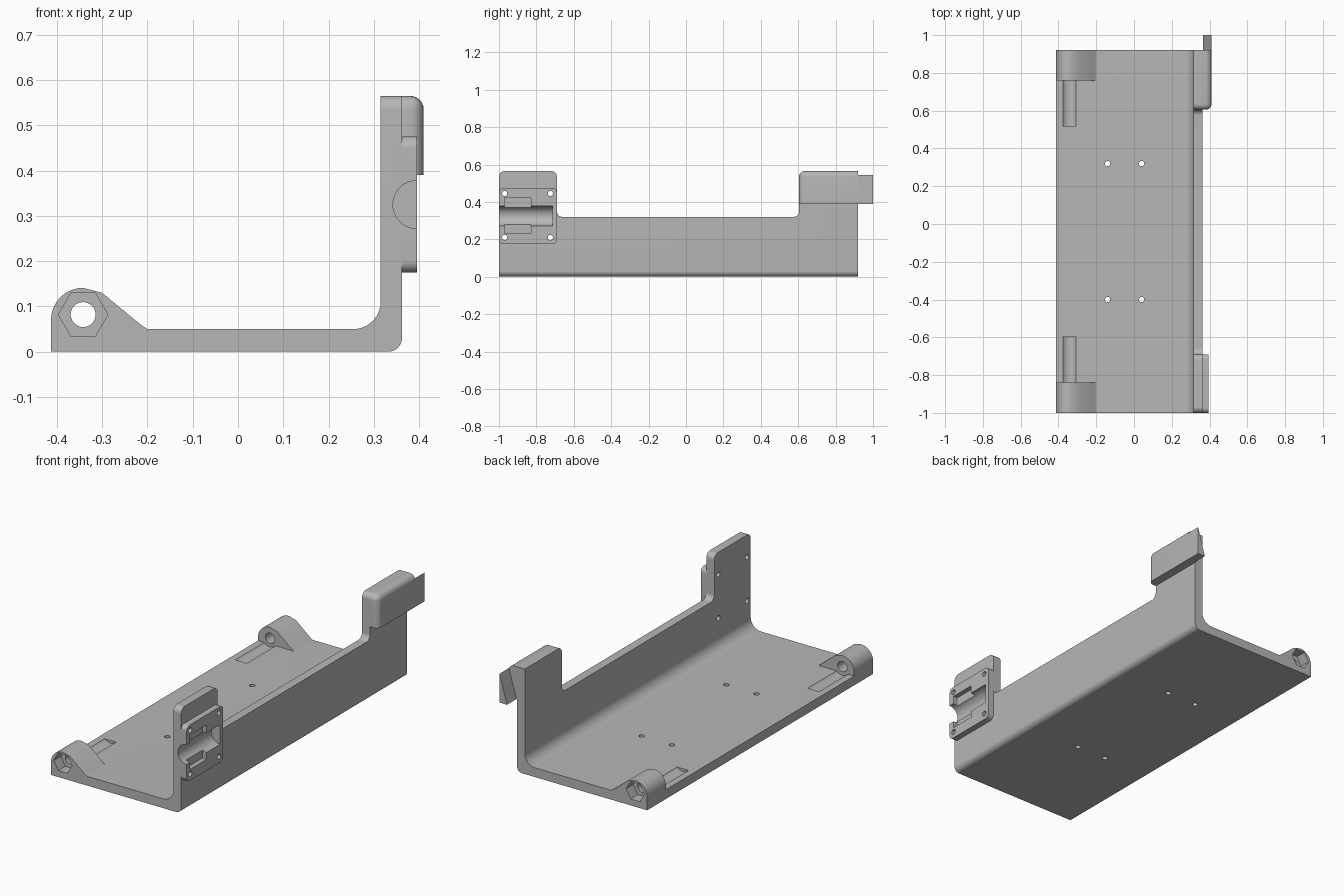
import bpy, bmesh
from math import cos, sin, pi
from mathutils import Vector

if "Cube" in bpy.data.objects:
    bpy.data.objects.remove(bpy.data.objects["Cube"], do_unlink=True)

grey = bpy.data.materials.new("plain grey")
grey.use_nodes = True
colour = (0.47, 0.47, 0.47, 1)
grey.diffuse_color = colour
grey.node_tree.nodes["Principled BSDF"].inputs["Base Color"].default_value = colour


def rounded(corners, steps=8):
    """Outline from (u, v, radius) corners; radius 0 stays sharp."""
    out = []
    for i, (u, v, r) in enumerate(corners):
        p = Vector((u, v))
        if r == 0:
            out.append(p)
            continue
        a = (Vector(corners[i - 1][:2]) - p).normalized()
        b = (Vector(corners[(i + 1) % len(corners)][:2]) - p).normalized()
        half = a.angle(b) / 2
        centre = p + (a + b).normalized() * r / sin(half)
        start = p + a * r / (sin(half) / cos(half)) - centre
        end = p + b * r / (sin(half) / cos(half)) - centre
        for k in range(steps + 1):
            d = start.lerp(end, k / steps).normalized()
            out.append(centre + d * r)
    return out


def box(u0, u1, v0, v1, r=0):
    return rounded([(u0, v0, r), (u1, v0, r), (u1, v1, r), (u0, v1, r)])


def circle(u, v, r, n=32):
    return [(u + r * cos(2 * pi * k / n), v + r * sin(2 * pi * k / n)) for k in range(n)]


def extrude(name, outline, axis, start, end):
    place = {"x": lambda u, v, t: (t, u, v),
             "y": lambda u, v, t: (u, t, v),
             "z": lambda u, v, t: (u, v, t)}[axis]
    bm = bmesh.new()
    face = bm.faces.new([bm.verts.new(place(u, v, start)) for u, v in outline])
    made = bmesh.ops.extrude_face_region(bm, geom=[face])["geom"]
    shift = Vector(place(0, 0, end - start))
    bmesh.ops.translate(bm, vec=shift, verts=[g for g in made if isinstance(g, bmesh.types.BMVert)])
    bmesh.ops.recalc_face_normals(bm, faces=bm.faces)
    mesh = bpy.data.meshes.new(name)
    bm.to_mesh(mesh)
    bm.free()
    mesh.materials.append(grey)
    obj = bpy.data.objects.new(name, mesh)
    bpy.context.collection.objects.link(obj)
    return obj


def activate(obj):
    bpy.ops.object.select_all(action="DESELECT")
    obj.select_set(True)
    bpy.context.view_layer.objects.active = obj


def combine(targets, tool, operation="DIFFERENCE"):
    for obj in targets:
        mod = obj.modifiers.new("cut", "BOOLEAN")
        mod.operation, mod.solver, mod.object = operation, "EXACT", tool
        activate(obj)
        bpy.ops.object.modifier_apply(modifier=mod.name)
    bpy.data.objects.remove(tool, do_unlink=True)


FRONT, BACK, TOP = -1.0, 0.92, 0.565
INNER, OUTER = 0.315, 0.362

# Angled tray: L section trimmed by the side outline of the wall
tray = extrude("tray", rounded([
    (-0.413, 0, 0), (OUTER, 0, 0.03), (OUTER, TOP, 0), (INNER, TOP, 0),
    (INNER, 0.05, 0.06), (-0.413, 0.05, 0)]), "y", FRONT, BACK)
side = extrude("side_outline", rounded([
    (FRONT, -0.1, 0), (BACK, -0.1, 0), (BACK, TOP, 0), (0.605, TOP, 0.03),
    (0.605, 0.32, 0.03), (-0.69, 0.32, 0.03), (-0.69, TOP, 0.03), (FRONT, TOP, 0.03)]),
    "x", -0.6, 0.6)
combine([tray], side, "INTERSECT")

# Hinge lugs at both ends, with bolt hole, nut recess and floor groove
AX, AZ = -0.342, 0.082
lug_outline = [(-0.413, 0.05)]
lug_outline += [(AX - 0.071 * cos(a), 0.07 + 0.071 * sin(a)) for a in [k * pi / 20 for k in range(11)]]
lug_outline += [(-0.30, 0.13), (-0.215, 0.06), (-0.20, 0.05)]
for label, end, s in (("front", FRONT, 1), ("back", BACK, -1)):
    inner = end + 0.16 * s
    lug = extrude(label + "_lug", lug_outline, "y", end, inner)
    combine([lug, tray], extrude("nut", circle(AX, AZ, 0.0545, 6), "y", end - 0.02 * s, end + 0.06 * s))
    combine([lug], extrude("bolt", circle(AX, AZ, 0.0275), "y", end - 0.02 * s, inner + 0.02 * s))
    combine([tray], extrude("groove", circle(AX, AZ, 0.047), "y", inner, end + 0.405 * s))

# Floor screw holes
for x in (-0.14, 0.04):
    for y in (-0.40, 0.32):
        combine([tray], extrude("screw", circle(x, y, 0.014, 20), "z", -0.1, 0.2))

# Sensor mount plate on the front of the wall
plate = extrude("mount_plate", box(FRONT, -0.69, 0.175, 0.475, 0.025), "x", OUTER, 0.395)
both = [plate, tray]
combine(both, extrude("channel", circle(0.395, 0.325, 0.053), "y", FRONT - 0.05, -0.715))
combine([plate], extrude("pocket", box(-0.97, -0.83, 0.235, 0.42), "x", 0.37, 0.45))
for y in (-0.97, -0.725):
    for z in (0.21, 0.445):
        combine(both, extrude("screw", circle(y, z, 0.014, 20), "x", 0.2, 0.5))

# Rear clip with rounded outer edges
clip = extrude("clip_block", box(0.605, BACK, 0.39, TOP), "x", OUTER, 0.41)
bm = bmesh.new()
bm.from_mesh(clip.data)
corner = min(bm.verts, key=lambda v: (v.co - Vector((0.41, 0.605, TOP))).length)
bmesh.ops.bevel(bm, geom=list(corner.link_edges), offset=0.03, segments=6,
                profile=0.5, affect="EDGES")
bm.to_mesh(clip.data)
bm.free()

# Wedge tongue behind the clip
extrude("clip_tongue", [(0.365, 0.39), (0.41, 0.39), (0.41, 0.545)], "y", BACK, 1.0)

for obj in bpy.context.collection.objects:
    if obj.type == "MESH" and obj.data.materials and obj.data.materials[0] == grey:
        activate(obj)
        bpy.ops.object.shade_smooth_by_angle(angle=pi / 6)
